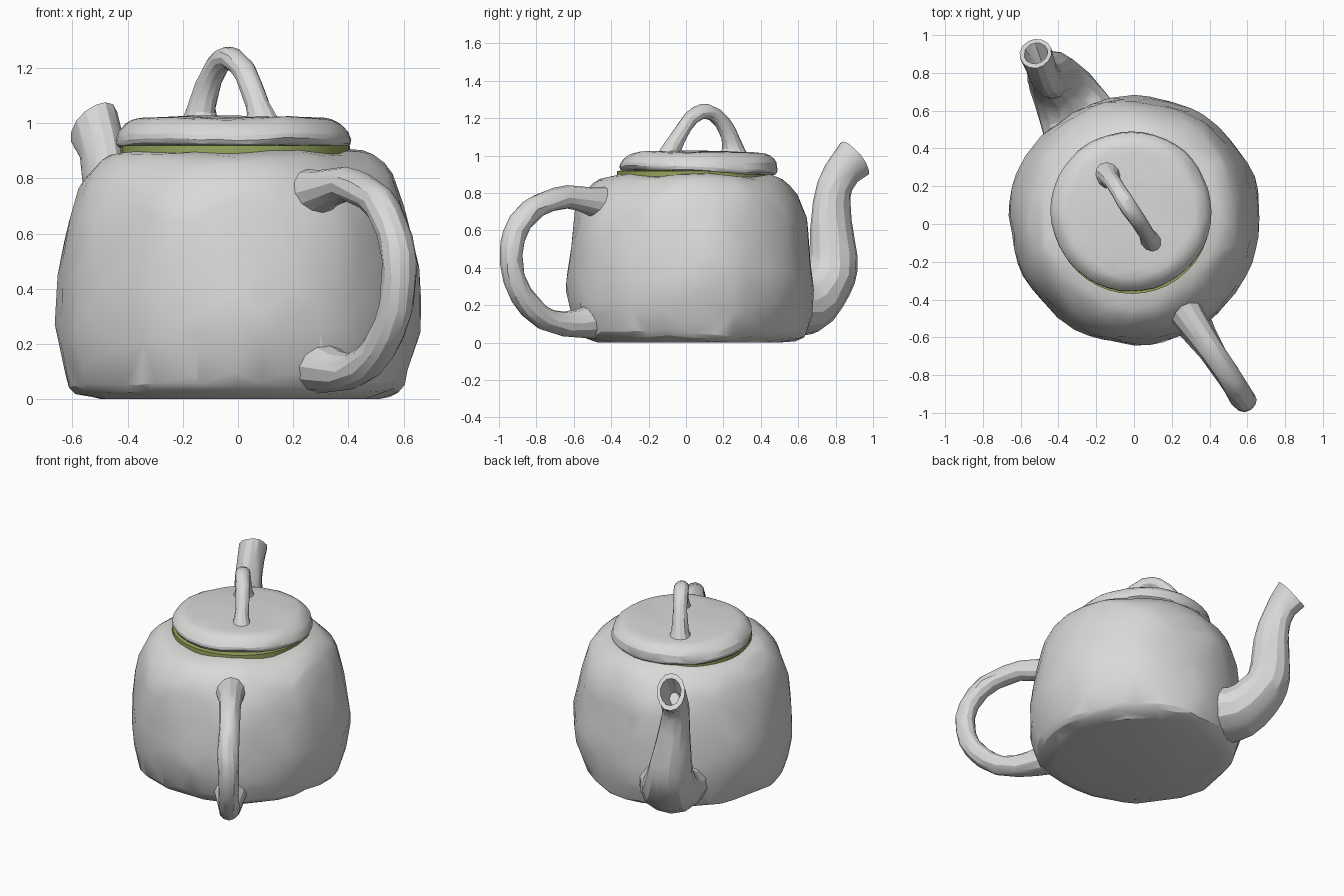
import bpy, bmesh, math
from mathutils import Vector, noise

if "Cube" in bpy.data.objects:
    bpy.data.objects.remove(bpy.data.objects["Cube"])


def material(name, rgb):
    m = bpy.data.materials.new(name)
    m.diffuse_color = (*rgb, 1)
    m.use_nodes = True
    m.node_tree.nodes["Principled BSDF"].inputs["Base Color"].default_value = m.diffuse_color
    return m


clay = material("light grey clay", (0.70, 0.695, 0.68))
green = material("olive green", (0.31, 0.39, 0.11))


def spline(pts, steps):
    """Catmull-Rom interpolation of tuples of any length."""
    p = [Vector(q) for q in pts]
    p = [p[0] * 2 - p[1]] + p + [p[-1] * 2 - p[-2]]
    out = []
    for i in range(1, len(p) - 2):
        a, b, c, d = p[i - 1:i + 3]
        for s in range(steps):
            t = s / steps
            out.append(0.5 * (2 * b + (c - a) * t + (2 * a - 5 * b + 4 * c - d) * t * t
                              + (3 * b - a - 3 * c + d) * t ** 3))
    return out + [p[-2]]


def skin(name, rings, mat, lump=0.0, freq=3.0, ratio=1.0, angle=22):
    """Join rings of points into a closed, slightly lumpy, irregularly faceted part."""
    bm = bmesh.new()
    vs = [[bm.verts.new(c) for c in r] for r in rings]
    n = len(vs[0])
    for a, b in zip(vs, vs[1:]):
        for i in range(n):
            j = (i + 1) % n
            bm.faces.new((a[i], a[j], b[j], b[i]))
    bm.faces.new(vs[0][::-1])
    bm.faces.new(vs[-1])
    for v in bm.verts:
        if v.co.z > 0.001:
            d = noise.noise_vector(v.co * freq) + 0.4 * noise.noise_vector(v.co * freq * 2.7)
            v.co += d * lump
            v.co.z = max(v.co.z, 0.004)
    bmesh.ops.recalc_face_normals(bm, faces=bm.faces)
    me = bpy.data.meshes.new(name)
    bm.to_mesh(me)
    bm.free()
    ob = bpy.data.objects.new(name, me)
    bpy.context.collection.objects.link(ob)
    me.materials.append(mat)
    bpy.ops.object.select_all(action='DESELECT')
    ob.select_set(True)
    bpy.context.view_layer.objects.active = ob
    if ratio < 1:
        mod = ob.modifiers.new("facets", 'DECIMATE')
        mod.ratio = ratio
        bpy.ops.object.modifier_apply(modifier=mod.name)
    bpy.ops.object.shade_smooth_by_angle(angle=math.radians(angle))
    return ob


def lathe(profile, centre, n):
    return [[Vector((centre[0] + r * math.cos(2 * math.pi * i / n),
                     centre[1] + r * math.sin(2 * math.pi * i / n), z)) for i in range(n)]
            for r, z in profile]


def tube(pts, n, steps):
    """Rings along a path of (x, y, z, in-plane radius, sideways radius)."""
    path = spline(pts, steps)
    span = max((Vector(p[:2]) - Vector(pts[0][:2]) for p in pts), key=lambda v: v.length)
    side = Vector((-span.y, span.x, 0)).normalized()
    rings, t = [], None
    for k, p in enumerate(path):
        a, b = path[max(k - 1, 0)], path[min(k + 1, len(path) - 1)]
        t = Vector((b - a)[:3]).normalized()
        up = t.cross(side).normalized()
        c = Vector(p[:3])
        rings.append([c + up * p[3] * math.cos(2 * math.pi * i / n)
                      + side * p[4] * math.sin(2 * math.pi * i / n) for i in range(n)])
    return rings, t


# Round squat body
profile = spline([(0.50, 0), (0.59, 0.03), (0.625, 0.10), (0.655, 0.22), (0.66, 0.35),
                  (0.645, 0.5), (0.62, 0.65), (0.57, 0.78), (0.50, 0.86), (0.44, 0.89),
                  (0.36, 0.90)], 3)
skin("body", lathe(profile, (0, 0.022), 52), clay, 0.022, 3.2, 0.24)

# Green rim showing under the lid
skin("rim_band", lathe([(0.40, 0.875), (0.415, 0.88), (0.415, 0.918), (0.39, 0.92)],
                       (-0.01, 0.045), 40), green)

# Lid, sitting a little lower at the back
lid_profile = spline([(0.36, 0.91), (0.41, 0.915), (0.425, 0.94), (0.41, 0.975), (0.375, 1.005),
                      (0.33, 1.018), (0.22, 1.022), (0.06, 1.025)], 3)
lid_rings = lathe(lid_profile, (-0.015, 0.066), 44)
for ring in lid_rings[:8]:
    for v in ring:
        v.z -= 0.03 * (v.y - 0.0) + 0.002
skin("lid", lid_rings, clay, 0.009, 4.0, 0.35)

# Arched knob on the lid: (x, y, z, radius, radius)
knob, _ = tube([(-0.135, 0.255, 0.99, 0.085, 0.075), (-0.13, 0.245, 1.06, 0.055, 0.05),
                (-0.10, 0.205, 1.16, 0.042, 0.044), (-0.065, 0.145, 1.222, 0.04, 0.045),
                (-0.025, 0.085, 1.235, 0.04, 0.045), (0.02, 0.02, 1.19, 0.04, 0.042),
                (0.06, -0.04, 1.10, 0.044, 0.04), (0.08, -0.075, 1.04, 0.055, 0.045),
                (0.09, -0.085, 0.99, 0.08, 0.06)], 12, 3)
skin("lid_knob", knob, clay, 0.006, 7, 0.45)

# Side handle loop: (y, z, radius), x follows the handle plane
handle_path = [(-0.40, 0.73, 0.10), (-0.50, 0.755, 0.08), (-0.64, 0.775, 0.062), (-0.79, 0.735, 0.06),
               (-0.90, 0.62, 0.06), (-0.937, 0.48, 0.06), (-0.91, 0.32, 0.06), (-0.83, 0.19, 0.06),
               (-0.72, 0.115, 0.062), (-0.60, 0.10, 0.075), (-0.48, 0.12, 0.10)]
handle, _ = tube([(0.33 + (-0.55 - y) * 0.66, y, z, r, r * 1.05) for y, z, r in handle_path], 12, 3)
skin("handle", handle, clay, 0.009, 5, 0.45)

# Spout with a hollow mouth
spout, t = tube([(-0.25, 0.45, 0.20, 0.17, 0.24), (-0.335, 0.63, 0.20, 0.155, 0.19),
                 (-0.41, 0.755, 0.32, 0.14, 0.15), (-0.44, 0.79, 0.46, 0.13, 0.125),
                 (-0.455, 0.775, 0.64, 0.115, 0.10), (-0.475, 0.785, 0.80, 0.10, 0.085),
                 (-0.495, 0.835, 0.91, 0.10, 0.08), (-0.525, 0.905, 0.985, 0.118, 0.085)], 14, 3)
mouth = spout[-1]
tip = sum(mouth, Vector()) / len(mouth)
for scale, depth in ((0.72, 0.0), (0.55, 0.06), (0.35, 0.13)):
    spout.append([tip + (v - tip) * scale - t * depth for v in mouth])
skin("spout", spout, clay, 0.008, 5, 0.5)
